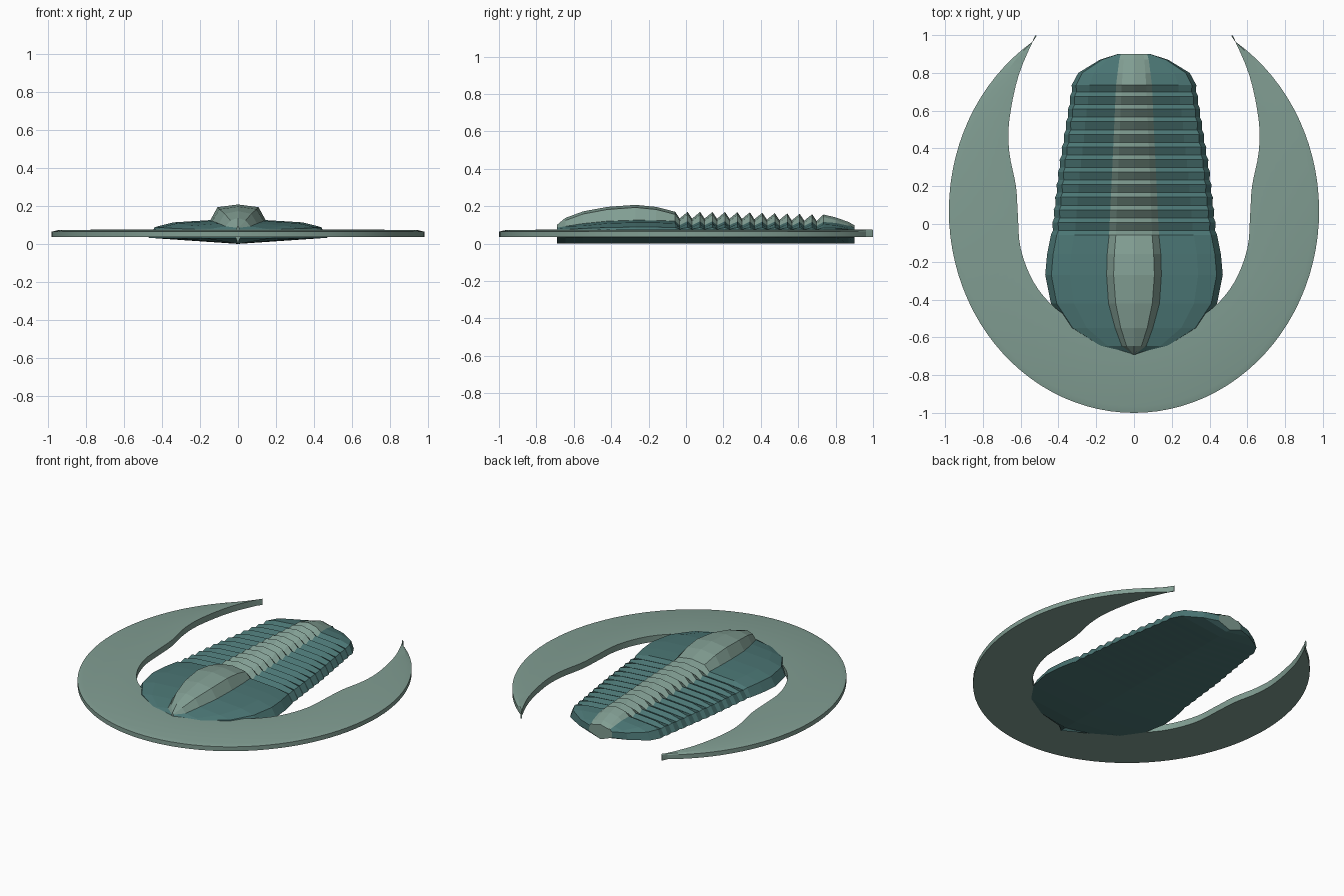
import bpy, bmesh, math

if "Cube" in bpy.data.objects:
    bpy.data.objects.remove(bpy.data.objects["Cube"])


def material(name, rgb):
    m = bpy.data.materials.new(name)
    m.diffuse_color = (*rgb, 1)
    m.use_nodes = True
    m.node_tree.nodes["Principled BSDF"].inputs["Base Color"].default_value = m.diffuse_color
    return m


LIGHT = material("pale_shell", (0.22, 0.34, 0.29))
DARK = material("teal_shell", (0.07, 0.18, 0.175))


def lerp_table(table, y):
    """Linear interpolation of rows (y, value, value...)."""
    for a, b in zip(table, table[1:]):
        if y <= b[0] + 1e-6:
            t = max(0, (y - a[0]) / (b[0] - a[0]))
            return [p + (q - p) * t for p, q in zip(a[1:], b[1:])]
    return table[-1][1:]


def catmull(pts, n):
    """Smooth curve through pts, n steps per span."""
    p = [pts[0]] + pts + [(-pts[-2][0], pts[-2][1])]
    out = []
    for i in range(1, len(p) - 2):
        for k in range(n):
            t = k / n
            out.append(tuple(0.5 * (2 * b + (c - a) * t + (2 * a - 5 * b + 4 * c - d) * t * t
                                    + (3 * b - a - 3 * c + d) * t ** 3)
                             for a, b, c, d in zip(*p[i - 1:i + 3])))
    return out + [pts[-1]]


def loft(name, rings, mats, mat_of):
    """Skin closed rings, cap both ends."""
    bm = bmesh.new()
    rows = [[bm.verts.new(v) for v in r] for r in rings]
    n = len(rows[0])
    for a, b in zip(rows, rows[1:]):
        for i in range(n):
            j = (i + 1) % n
            bm.faces.new((a[i], a[j], b[j], b[i])).material_index = mat_of(i)
    bm.faces.new(rows[0])
    bm.faces.new(rows[-1])
    bmesh.ops.remove_doubles(bm, verts=bm.verts, dist=1e-5)
    bmesh.ops.recalc_face_normals(bm, faces=bm.faces)
    me = bpy.data.meshes.new(name)
    bm.to_mesh(me)
    bm.free()
    ob = bpy.data.objects.new(name, me)
    for m in mats:
        me.materials.append(m)
    bpy.context.collection.objects.link(ob)
    return ob


# Crescent brim with a bevelled outer rim
inner = catmull([(.52, 1.0), (.61, .79), (.66, .55), (.66, .38), (.625, .2), (.615, .05),
                 (.60, -.13), (.53, -.31), (.41, -.45), (.22, -.56), (0, -.6)], 4)
half = []
for i, (ix, iy) in enumerate(inner):
    th = math.radians(60.4 - 150.4 * i / (len(inner) - 1))
    ox, oy = .98 * math.cos(th), .07 + 1.07 * math.sin(th)
    if i == 0:
        ox, oy, ix, iy = .522, 1.0, .515, .995
    d = math.hypot(ox - ix, oy - iy)
    f = min(.3, .035 / d)
    half.append([(ox, oy, .035), (ox, oy, .064), (ox + (ix - ox) * f, oy + (iy - oy) * f, .072),
                 (ix, iy, .076), (ix, iy, .035)])
other = [[(-x, y, z) for x, y, z in r] for r in half[-2::-1]]
brim = loft("crescent_brim", half + other, [LIGHT], lambda i: 0)
bpy.context.view_layer.objects.active = brim
brim.select_set(True)
bpy.ops.object.shade_smooth_by_angle(angle=math.radians(15))

# Body stations: y, half width, lobe base, lobe top half width, lobe height, side height
TABLE = [(-.69, .01, .006, .003, .10, .085), (-.645, .19, .065, .04, .137, .092),
         (-.55, .35, .10, .07, .172, .107), (-.42, .44, .135, .097, .196, .12),
         (-.27, .47, .145, .108, .207, .125), (-.16, .46, .142, .104, .196, .124),
         (-.06, .44, .132, .096, .17, .12), (.30, .40, .115, .083, .168, .118),
         (.735, .33, .095, .065, .155, .115), (.80, .295, .087, .06, .14, .11),
         (.87, .18, .078, .055, .115, .095), (.90, .085, .07, .05, .098, .085)]
stations = [(r[0], 0) for r in TABLE[:6]]
PITCH = .0666
for k in range(12):  # thorax segments: crest then steep drop
    y = -.058 + k * PITCH
    stations += [(y, 0), (y + .024, 1)]
stations += [(r[0], 0) for r in TABLE[8:]]

rings = []
for y, groove in stations:
    w, base, top, zl, zs = lerp_table(TABLE, y)
    zl -= .036 * groove
    zs -= .021 * groove
    w -= .008 * groove
    x1 = base + (w - base) * .6
    x2 = base + (w - base) * .9
    right = [(top, zl - .014), (base, zs), (x1, zs - .012), (x2, .078 + (zs - .1) * .4),
             (w, .032)]
    prof = [(0, zl)] + right + [(0, 0)] + [(-x, z) for x, z in right[::-1]]
    rings.append([(x, y, z) for x, z in prof])
loft("segmented_body", rings, [LIGHT, DARK], lambda i: 0 if i in (0, 1, 10, 11) else 1)
